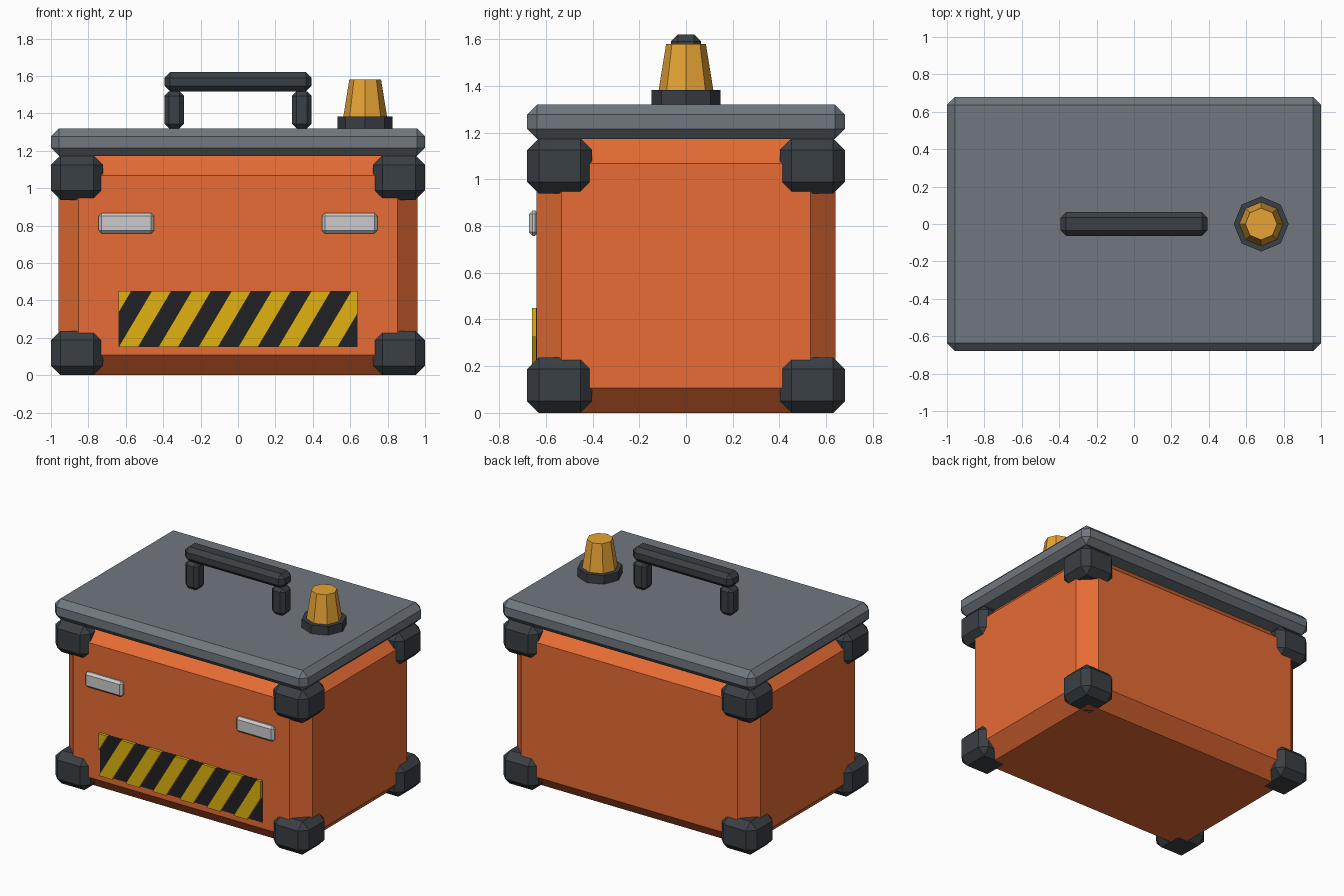
import bpy, bmesh
from math import pi
from mathutils import Vector, Matrix

if "Cube" in bpy.data.objects:
    bpy.data.objects.remove(bpy.data.objects["Cube"])


def material(name, rgb):
    m = bpy.data.materials.new(name)
    m.diffuse_color = (*rgb, 1)
    m.use_nodes = True
    m.node_tree.nodes["Principled BSDF"].inputs["Base Color"].default_value = m.diffuse_color
    return m


ORANGE = material("orange_paint", (0.80, 0.15, 0.035))
GREY = material("grey_metal", (0.16, 0.185, 0.21))
DARK = material("dark_rubber", (0.042, 0.05, 0.058))
AMBER = material("amber_glass", (0.80, 0.37, 0.035))
YELLOW = material("warning_yellow", (0.75, 0.45, 0.005))
BLACK = material("warning_black", (0.015, 0.015, 0.018))
SILVER = material("light_metal", (0.68, 0.68, 0.66))


def finish(name, bm, mat):
    bmesh.ops.recalc_face_normals(bm, faces=bm.faces)
    mesh = bpy.data.meshes.new(name)
    bm.to_mesh(mesh)
    bm.free()
    mesh.materials.append(mat)
    ob = bpy.data.objects.new(name, mesh)
    bpy.context.collection.objects.link(ob)
    return ob


def box(name, lo, hi, mat, bevel=0.0):
    """Chamfered box between two opposite corners."""
    lo, hi = Vector(lo), Vector(hi)
    bm = bmesh.new()
    bmesh.ops.create_cube(bm, size=1)
    bmesh.ops.scale(bm, vec=hi - lo, verts=bm.verts)
    bmesh.ops.translate(bm, vec=(lo + hi) / 2, verts=bm.verts)
    if bevel:
        bmesh.ops.bevel(bm, geom=bm.edges[:], offset=bevel, segments=1,
                        affect='EDGES', profile=0.5)
    return finish(name, bm, mat)


def frustum(name, x, z0, z1, r0, r1, mat):
    """Eight-sided tapered cylinder."""
    bm = bmesh.new()
    bmesh.ops.create_cone(bm, cap_ends=True, segments=8, radius1=r0, radius2=r1,
                          depth=z1 - z0,
                          matrix=Matrix.Translation((x, 0, (z0 + z1) / 2)))
    return finish(name, bm, mat)


# Case body and lid
box("case_body", (-0.96, -0.64, 0), (0.96, 0.64, 1.175), ORANGE, 0.107)
box("case_lid", (-1, -0.68, 1.173), (1, 0.68, 1.32), GREY, 0.043)

# Corner bumpers, four below and four above
for sx in (-1, 1):
    for sy in (-1, 1):
        for z in (0, 0.938):
            xs = sorted((sx * 1.0, sx * 0.722))
            ys = sorted((sy * 0.68, sy * 0.402))
            box("corner_bumper", (xs[0], ys[0], z), (xs[1], ys[1], z + 0.237),
                DARK, 0.05)

# Carry handle
box("handle_bar", (-0.393, -0.064, 1.517), (0.393, 0.064, 1.62), DARK, 0.03)
for x in (-0.341, 0.341):
    box("handle_post", (x - 0.052, -0.052, 1.32), (x + 0.052, 0.052, 1.518),
        DARK, 0.024)

# Beacon lamp
frustum("beacon_base", 0.68, 1.32, 1.382, 0.147, 0.147, DARK)
frustum("beacon_lamp", 0.68, 1.382, 1.58, 0.117, 0.085, AMBER)

# Front latches
for x in (-0.597, 0.597):
    box("front_latch", (x - 0.149, -0.672, 0.758), (x + 0.149, -0.63, 0.867),
        SILVER, 0.016)

# Hazard panel with slanted stripes trimmed to its width
W, Z0, Z1, PITCH, SLANT = 0.64, 0.15, 0.45, 0.2133, 0.178
box("hazard_panel", (-W, -0.641, Z0), (W, -0.62, Z1), BLACK)
for k in range(-1, 6):
    x = -W + k * PITCH
    bm = bmesh.new()
    pts = [(x, Z0), (x + PITCH / 2, Z0),
           (x + PITCH / 2 + SLANT, Z1), (x + SLANT, Z1)]
    bm.faces.new([bm.verts.new((px, -0.66, pz)) for px, pz in pts])
    for s in (-1, 1):
        bmesh.ops.bisect_plane(bm, geom=bm.verts[:] + bm.edges[:] + bm.faces[:],
                               dist=1e-5, plane_co=(s * W, 0, 0),
                               plane_no=(s, 0, 0), clear_outer=True)
    ext = bmesh.ops.extrude_face_region(bm, geom=bm.faces[:], use_keep_orig=True)
    moved = [g for g in ext["geom"] if isinstance(g, bmesh.types.BMVert)]
    bmesh.ops.translate(bm, vec=(0, 0.025, 0), verts=moved)
    finish("hazard_stripe", bm, YELLOW)
